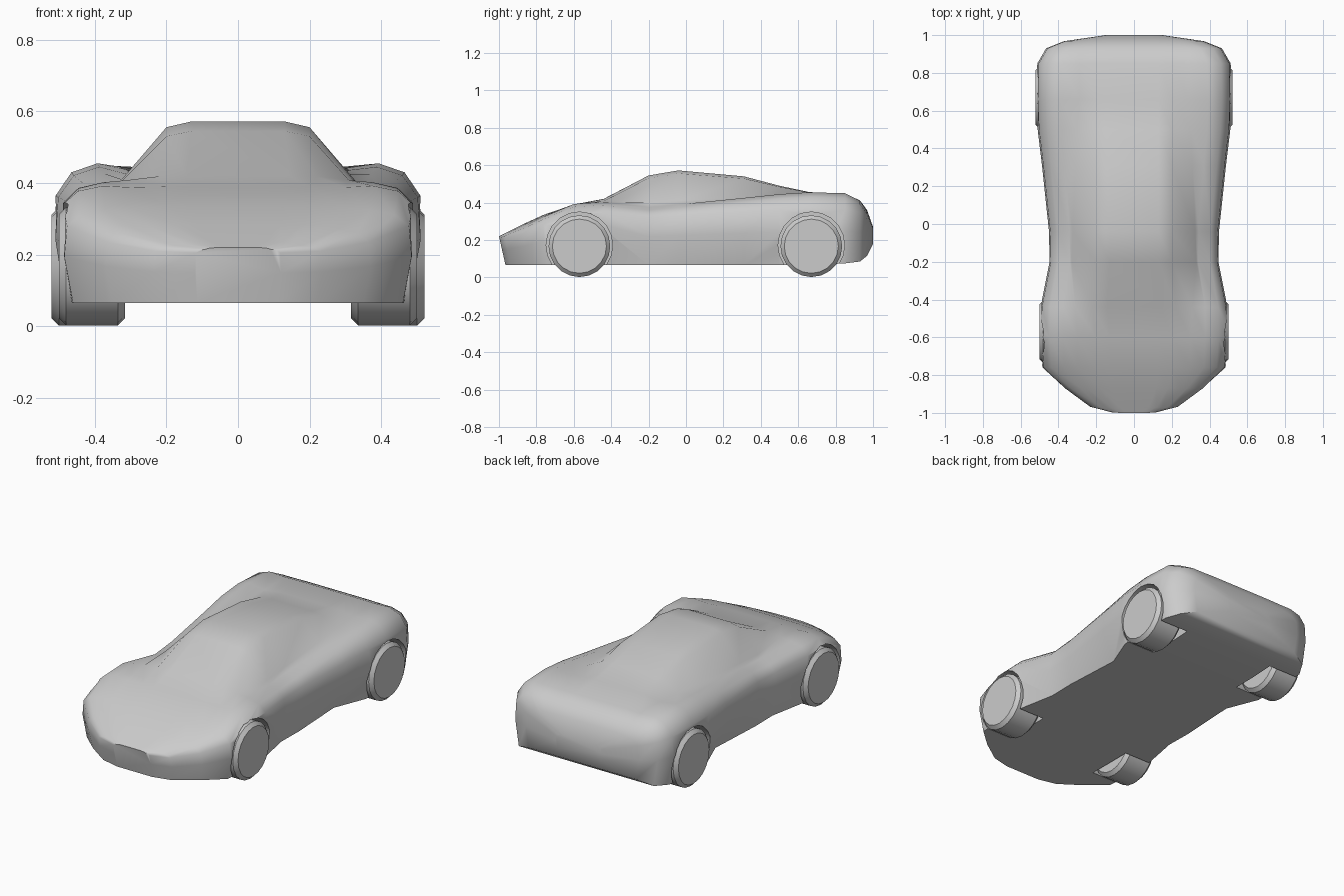
import bpy, bmesh, math
from mathutils import Matrix

if "Cube" in bpy.data.objects:
    bpy.data.objects.remove(bpy.data.objects["Cube"])

# Body stations: y, half width, floor z, shoulder z, fender z, cabin base x, z, roof edge x, roof z
STATIONS = [
    (-1.00, .12, .065, .205, .215, .08, .218, .06, .22),
    (-.97, .235, .065, .21, .225, .15, .23, .12, .235),
    (-.87, .37, .065, .235, .27, .25, .28, .18, .285),
    (-.76, .485, .065, .28, .325, .30, .33, .20, .335),
    (-.60, .497, .065, .34, .392, .30, .388, .20, .39),
    (-.44, .495, .065, .345, .402, .31, .408, .22, .42),
    (-.20, .447, .065, .32, .375, .33, .40, .20, .545),
    (-.04, .45, .065, .33, .39, .325, .41, .20, .572),
    (.31, .487, .065, .35, .425, .31, .425, .20, .54),
    (.50, .51, .065, .36, .445, .30, .435, .20, .49),
    (.66, .517, .065, .365, .455, .29, .44, .20, .456),
    (.85, .512, .075, .36, .45, .29, .445, .20, .447),
    (.93, .465, .085, .345, .41, .29, .41, .20, .412),
    (.968, .37, .115, .315, .35, .25, .355, .18, .36),
    (1.0, .15, .18, .25, .265, .10, .268, .07, .27),
]


def ring(y, w, zb, zs, zf, xc, zc, xr, zt):
    # Right half of the section from floor to roof, then its mirror
    tuck = .84 if .2 < y < .4 else .95
    half = [(w * tuck, zb), (w, zb + .6 * (zs - zb)), (w * .985, zs),
            (w * .9, zs + .72 * (zf - zs)), (w * .76, zf), (xc, zc),
            (xr, zc + .9 * (zt - zc)), (xr * .65, zt)]
    pts = half + [(-x, z) for x, z in reversed(half)]
    # The nose face leans back toward the floor
    lean = max(0, min(1, (-.7 - y) / .3)) * .035
    return [(x, y + lean * max(0, .22 - z) / .155, z) for x, z in pts]


def make_object(name, bm):
    mesh = bpy.data.meshes.new(name)
    bmesh.ops.recalc_face_normals(bm, faces=bm.faces)
    bm.to_mesh(mesh)
    bm.free()
    ob = bpy.data.objects.new(name, mesh)
    bpy.context.collection.objects.link(ob)
    return ob


def activate(ob):
    bpy.ops.object.select_all(action='DESELECT')
    ob.select_set(True)
    bpy.context.view_layer.objects.active = ob


def cylinder(name, x, y, z, r, width, bevel=0, sides=20):
    bm = bmesh.new()
    m = Matrix.Translation((x, y, z)) @ Matrix.Rotation(math.pi / 2, 4, 'Y')
    bmesh.ops.create_cone(bm, cap_ends=True, segments=sides, radius1=r,
                          radius2=r, depth=width, matrix=m)
    if bevel:
        rims = [e for e in bm.edges if abs(e.verts[0].co.x - e.verts[1].co.x) < .001]
        bmesh.ops.bevel(bm, geom=rims, offset=bevel, segments=1, affect='EDGES')
    return make_object(name, bm)


# Lofted body shell
bm = bmesh.new()
rings = [[bm.verts.new(p) for p in ring(*s)] for s in STATIONS]
for a, b in zip(rings, rings[1:]):
    for i in range(len(a)):
        j = (i + 1) % len(a)
        bm.faces.new((a[i], a[j], b[j], b[i]))
bm.faces.new(rings[0])
bm.faces.new(rings[-1])
body = make_object("car_body", bm)

# Wheels and the arches cut for them
for end, y, x in (("front", -.57, .408), ("rear", .67, .428)):
    for side, s in (("right", 1), ("left", -1)):
        cutter = cylinder("arch_cutter", s * .46, y, .172, .178, .32)
        cutter.hide_render = True
        mod = body.modifiers.new("arch", 'BOOLEAN')
        mod.operation = 'DIFFERENCE'
        mod.solver = 'EXACT'
        mod.object = cutter
        activate(body)
        bpy.ops.object.modifier_apply(modifier=mod.name)
        bpy.data.objects.remove(cutter)
        wheel = cylinder(f"{end}_{side}_wheel", s * x, y, .167, .165, .185, .02)
        activate(wheel)
        bpy.ops.object.shade_smooth_by_angle(angle=math.radians(40))

activate(body)
bpy.ops.object.shade_smooth_by_angle(angle=math.radians(50))
